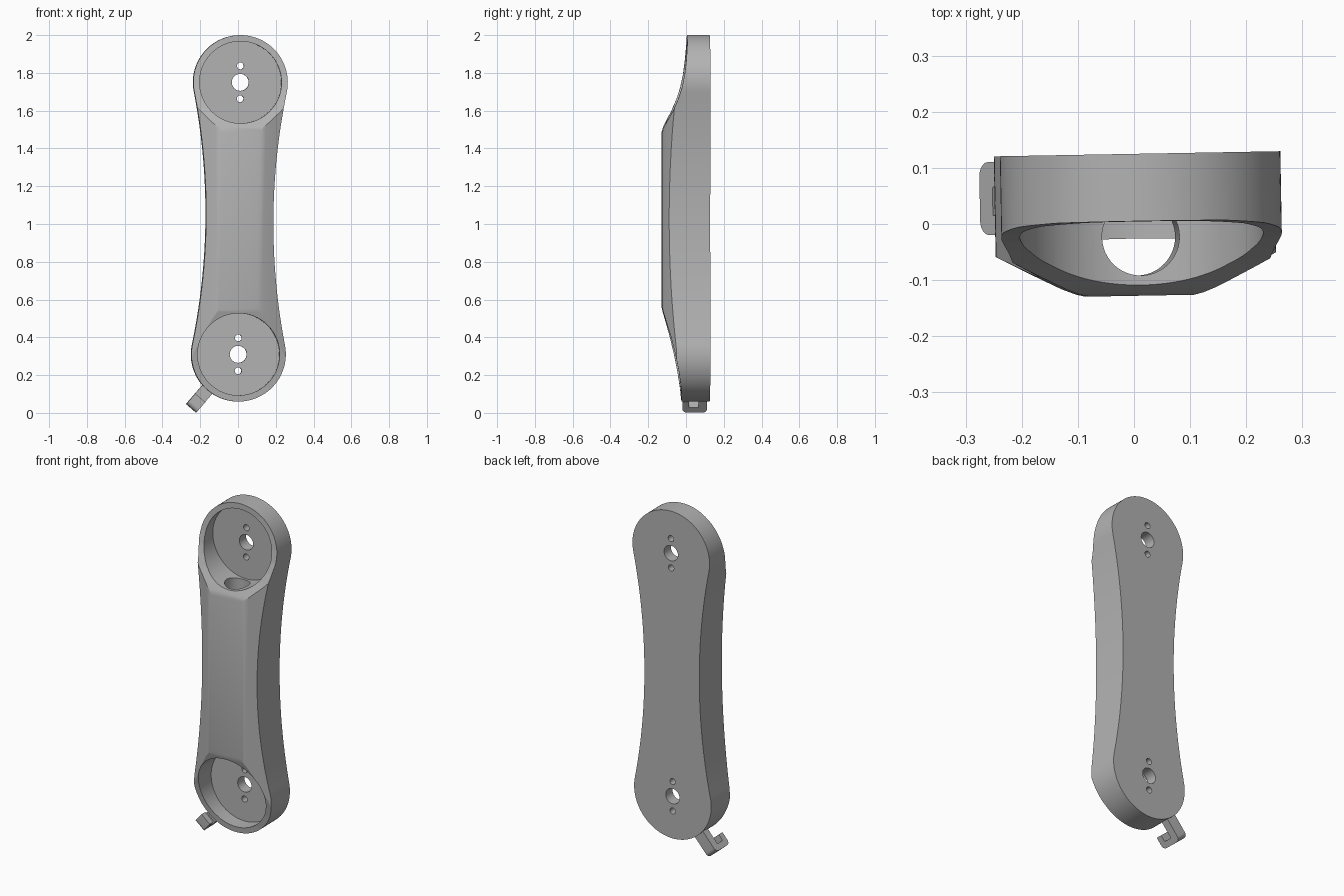
import bpy, bmesh, math
from mathutils import Matrix, Vector

cube = bpy.data.objects.get("Cube")
if cube:
    bpy.data.objects.remove(cube, do_unlink=True)

LOW, HIGH, R = 0.31, 1.75, 0.25      # end centres and end radius
FRONT, BACK, FLOOR = -0.128, 0.125, 0.06

grey = bpy.data.materials.new("satin grey")
grey.use_nodes = True
colour = (0.45, 0.45, 0.45, 1)
grey.diffuse_color = colour
grey.node_tree.nodes["Principled BSDF"].inputs["Base Color"].default_value = colour


def prism(name, points, place, lo, hi):
    """Extrude a 2D outline; place(a, b, t) maps it into space."""
    bm = bmesh.new()
    base = bm.faces.new([bm.verts.new(place(a, b, lo)) for a, b in points])
    shift = Vector(place(0, 0, hi)) - Vector(place(0, 0, lo))
    top = bmesh.ops.extrude_face_region(bm, geom=[base], use_keep_orig=True)["geom"]
    bmesh.ops.translate(bm, vec=shift, verts=[v for v in top if isinstance(v, bmesh.types.BMVert)])
    bmesh.ops.recalc_face_normals(bm, faces=bm.faces)
    mesh = bpy.data.meshes.new(name)
    bm.to_mesh(mesh)
    bm.free()
    mesh.materials.append(grey)
    obj = bpy.data.objects.new(name, mesh)
    bpy.context.collection.objects.link(obj)
    return obj


def along_x(a, b, t): return (t, a, b)
def along_y(a, b, t): return (a, t, b)
def along_z(a, b, t): return (a, b, t)


def arc(cx, cy, r, start, end, n):
    return [(cx + r * math.cos(start + (end - start) * i / n),
             cy + r * math.sin(start + (end - start) * i / n)) for i in range(n + 1)]


def circle(cx, cy, r, n=64):
    return arc(cx, cy, r, 0, math.tau, n)[:-1]


def combine(target, cutter, operation):
    mod = target.modifiers.new(operation.lower(), 'BOOLEAN')
    mod.operation, mod.solver, mod.object = operation, 'EXACT', cutter
    bpy.context.view_layer.objects.active = target
    bpy.ops.object.modifier_apply(modifier=mod.name)
    bpy.data.objects.remove(cutter, do_unlink=True)


# Arm outline: two round ends joined by wide concave flanks
mid, half, waist = (LOW + HIGH) / 2, (HIGH - LOW) / 2, 0.178
flank = (waist ** 2 + half ** 2 - R ** 2) / (2 * (R - waist))
tilt = math.asin(half / (flank + R))
outline = arc(0, HIGH, R, -tilt, math.pi + tilt, 64)
outline += arc(-waist - flank, mid, flank, tilt, -tilt, 32)[1:]
outline += arc(0, LOW, R, math.pi - tilt, math.tau + tilt, 64)[1:]
outline += arc(waist + flank, mid, flank, math.pi + tilt, math.pi - tilt, 32)[1:-1]
arm = prism("arm_body", outline, along_y, FRONT, BACK)

# Front scooped down towards both ends
scoop = [(0.006, 2.05), (0.004, 1.95), (-0.002, 1.87), (-0.012, 1.79), (-0.027, 1.72),
         (-0.047, 1.66), (-0.073, 1.6), (-0.1, 1.55), (-0.12, 1.512), (-0.129, 1.48),
         (-0.129, 0.565), (-0.122, 0.535), (-0.101, 0.465), (-0.08, 0.39), (-0.06, 0.31),
         (-0.042, 0.22), (-0.029, 0.13), (-0.02, 0.02), (0.2, 0.02), (0.2, 2.05)]
combine(arm, prism("scoop_helper", scoop, along_x, -0.4, 0.4), 'INTERSECT')

# Bevelled, softly rounded front edges
edge = [(0.085, -0.13), (0.11, -0.124), (0.135, -0.114), (0.165, -0.099),
        (0.2, -0.081), (0.27, -0.044), (0.27, 0.2)]
section = edge + [(-x, y) for x, y in reversed(edge)]
combine(arm, prism("bevel_helper", section, along_z, -0.1, 2.1), 'INTERSECT')

# Round recesses with a central hole and two screw holes in each end
for z in (LOW, HIGH):
    combine(arm, prism("recess_helper", circle(0, z, 0.217, 96), along_y, -0.3, FLOOR), 'DIFFERENCE')
    for dz, r in ((0, 0.045), (0.087, 0.018), (-0.087, 0.018)):
        combine(arm, prism("hole_helper", circle(0, z + dz, r, 32), along_y, -0.3, 0.3), 'DIFFERENCE')

# Cable channel running between the recesses
combine(arm, prism("channel_helper", circle(0, -0.023, 0.069, 48), along_z, LOW + 0.1, HIGH - 0.1),
        'DIFFERENCE')

# Cable hook below the lower end, profile in (distance from end centre, depth)
out, side = Vector((-0.655, 0, -0.756)), Vector((0.756, 0, -0.655))
end = 0.378


def hook_place(a, b, t):
    return Vector((0, b, LOW)) + out * a + side * t


hook = [(0.235, 0.115)]
hook += arc(end - 0.025, 0.09, 0.025, math.pi / 2, 0, 8)
hook += arc(end - 0.025, 0.01, 0.025, 0, -math.pi / 2, 8)
hook += [(0.305, -0.015), (0.305, 0.02), (0.343, 0.02), (0.343, 0.07), (0.235, 0.07)]
cable_hook = prism("cable_hook", hook, hook_place, -0.035, 0.035)

# Slight lean of the whole part, then shading
lean = Matrix.Rotation(0.018, 4, 'Z') @ Matrix.Rotation(0.0075, 4, 'Y')
arm.data.transform(lean)
cable_hook.data.transform(Matrix.Rotation(0.018, 4, 'Z'))
for obj in (arm, cable_hook):
    bpy.ops.object.select_all(action='DESELECT')
    obj.select_set(True)
    bpy.context.view_layer.objects.active = obj
    bpy.ops.object.shade_smooth_by_angle(angle=math.radians(25))
